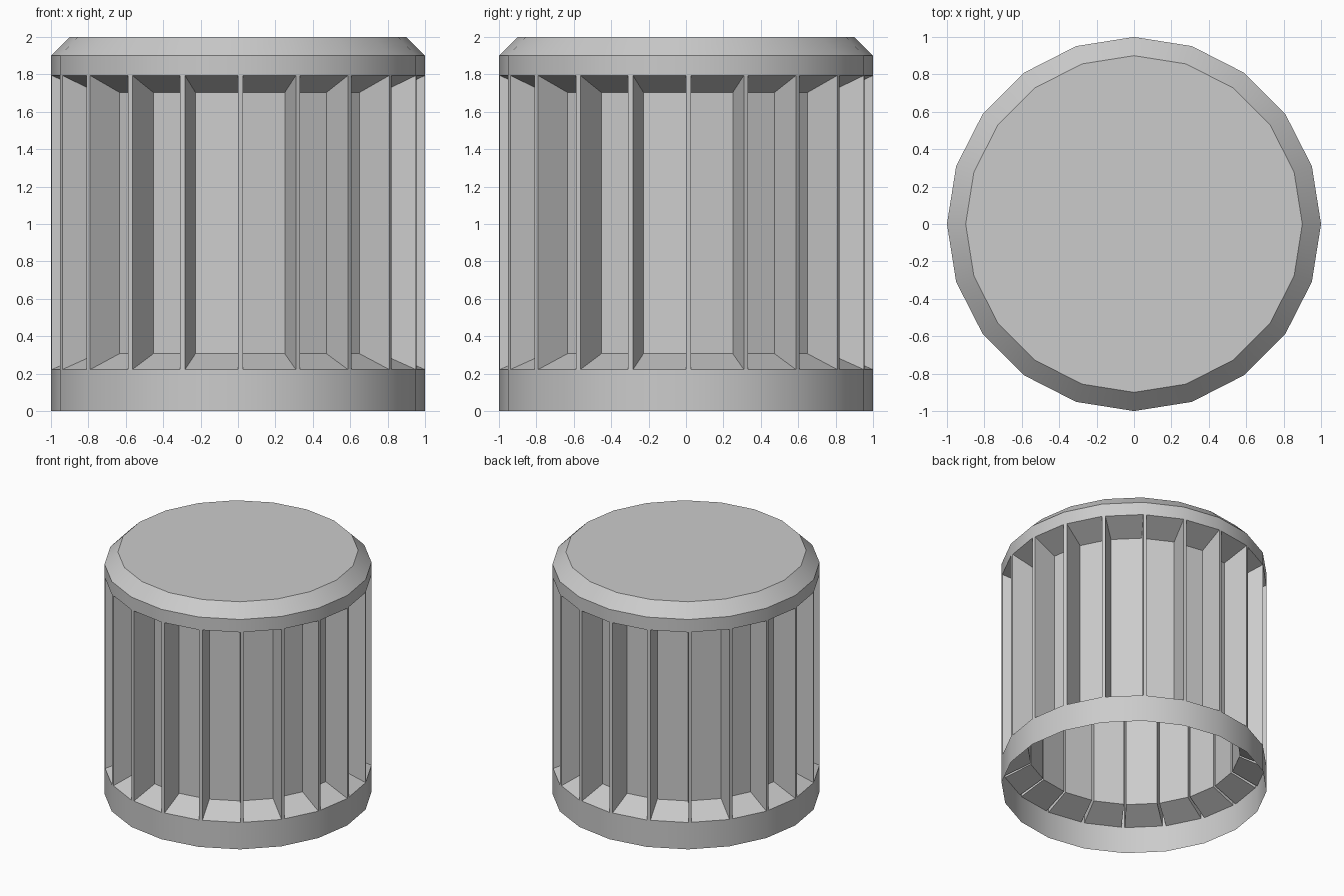
import bpy, bmesh
from math import cos, sin, pi
from mathutils import Vector

if "Cube" in bpy.data.objects:
    bpy.data.objects.remove(bpy.data.objects["Cube"])

N = 20
Z_LOW, Z_HIGH = 0.222, 1.794      # panel opening
Z_IN_LOW, Z_IN_HIGH = 0.307, 1.703  # recessed panel
APOTHEM_IN = 0.79
bm = bmesh.new()


def quad(*pts):
    bm.faces.new([bm.verts.new(p) for p in pts])


def rim(i, r, z):
    a = 2 * pi * i / N
    return Vector((r * cos(a), r * sin(a), z))


def band(i, r0, z0, r1, z1):
    quad(rim(i, r0, z0), rim(i + 1, r0, z0), rim(i + 1, r1, z1), rim(i, r1, z1))


for i in range(N):
    # bottom band, top band and chamfer
    band(i, 1, 0, 1, Z_LOW)
    band(i, 1, Z_HIGH, 1, 1.9)
    band(i, 1, 1.9, 0.9, 2)

    # narrow rib beside each opening
    a0, b0 = rim(i, 1, Z_LOW), rim(i + 1, 1, Z_LOW)
    a1, b1 = rim(i, 1, Z_HIGH), rim(i + 1, 1, Z_HIGH)
    t = (b0 - a0).normalized()
    c0, c1 = a0 + t * 0.026, a1 + t * 0.026
    quad(a0, c0, c1, a1)

    # recessed panel with sloping walls
    m = 2 * pi * (i + 0.5) / N
    mid = Vector((cos(m), sin(m), 0)) * APOTHEM_IN
    lo, hi = Vector((0, 0, Z_IN_LOW)), Vector((0, 0, Z_IN_HIGH))
    outer = [c0, b0, b1, c1]
    left, right = mid - t * 0.105, mid + t * 0.128
    inner = [left + lo, right + lo, right + hi, left + hi]
    for k in range(4):
        j = (k + 1) % 4
        quad(outer[k], outer[j], inner[j], inner[k])
    quad(*inner)

# flat top, bottom stays open
quad(*[rim(i, 0.9, 2) for i in range(N)])

bmesh.ops.remove_doubles(bm, verts=bm.verts, dist=0.0005)
mesh = bpy.data.meshes.new("ribbed_cap")
bm.to_mesh(mesh)
bm.free()
cap = bpy.data.objects.new("ribbed_cap", mesh)
bpy.context.collection.objects.link(cap)
bpy.context.view_layer.objects.active = cap
cap.select_set(True)
bpy.ops.object.shade_smooth_by_angle(angle=0.5)
